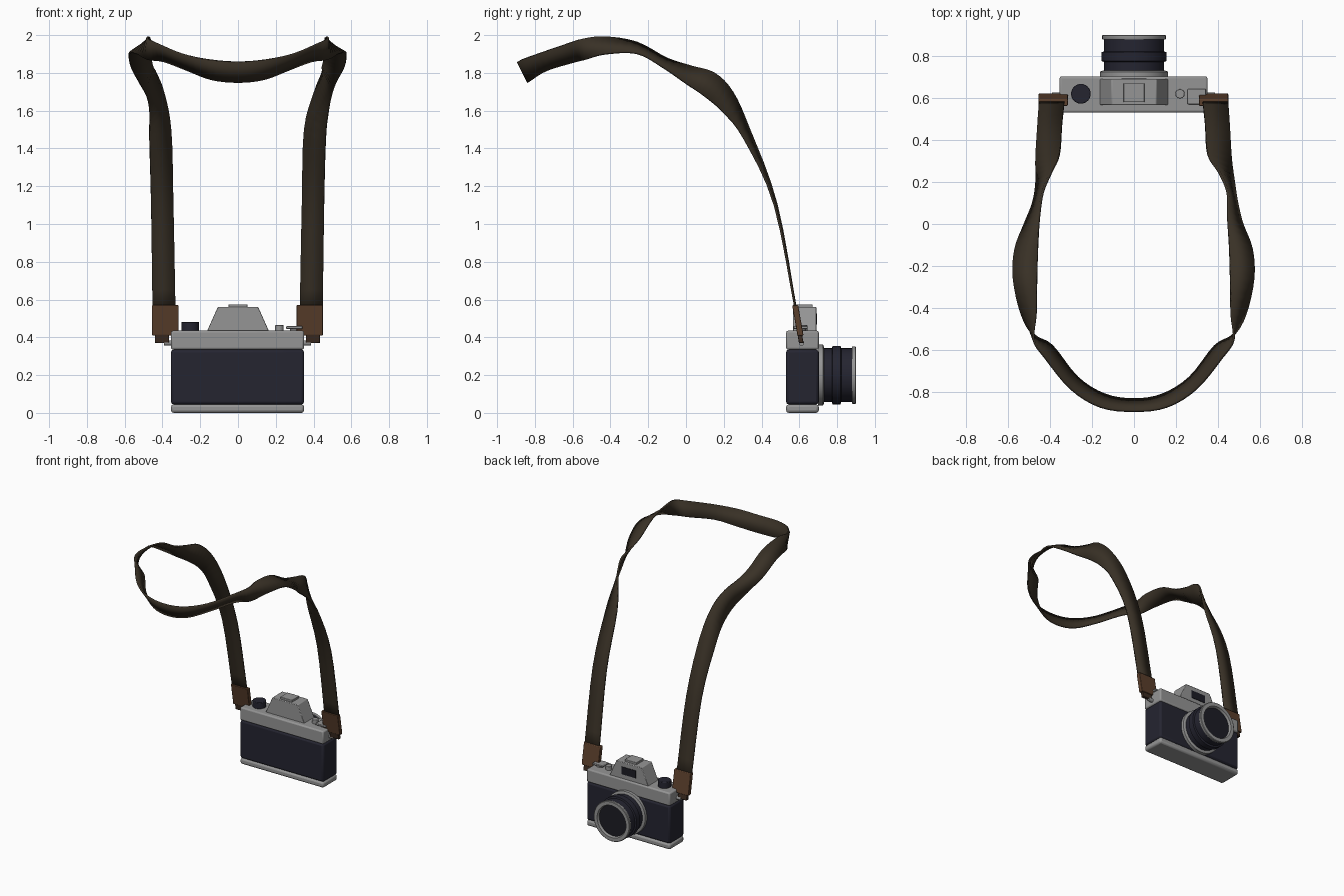
import bpy, bmesh, math
from mathutils import Vector, Matrix

cube = bpy.data.objects.get("Cube")
if cube:
    bpy.data.objects.remove(cube, do_unlink=True)


def material(name, r, g, b):
    m = bpy.data.materials.new(name)
    m.use_nodes = True
    m.diffuse_color = (r, g, b, 1)
    m.node_tree.nodes["Principled BSDF"].inputs["Base Color"].default_value = (r, g, b, 1)
    return m


SILVER = material("silver metal", .3, .3, .3)
BLACK = material("black leatherette", .018, .018, .03)
GLASS = material("dark glass", .012, .012, .018)
WEBBING = material("strap webbing", .04, .03, .019)
LEATHER = material("brown leather", .105, .05, .025)
TAB = material("dark brown leather", .045, .025, .015)


def finish(name, bm, mat, bevel=0, segments=2):
    """Turn a bmesh into an object with one material and sharp-edged smoothing."""
    bmesh.ops.recalc_face_normals(bm, faces=bm.faces)
    mesh = bpy.data.meshes.new(name)
    bm.to_mesh(mesh)
    bm.free()
    ob = bpy.data.objects.new(name, mesh)
    bpy.context.collection.objects.link(ob)
    mesh.materials.append(mat)
    if bevel:
        mod = ob.modifiers.new("Bevel", 'BEVEL')
        mod.width, mod.segments = bevel, segments
    bpy.ops.object.select_all(action='DESELECT')
    ob.select_set(True)
    bpy.context.view_layer.objects.active = ob
    bpy.ops.object.shade_smooth_by_angle(angle=math.radians(35))
    return ob


def box(name, mat, x, y, z, bevel=0, top_scale=1, shift=0):
    """Box from (min, max) ranges; the top can narrow in x or lean in y."""
    bm = bmesh.new()
    bmesh.ops.create_cube(bm, size=1)
    mid = sum(x) / 2
    for v in bm.verts:
        up = v.co.z > 0
        px, py, pz = (r[int(c > 0)] for r, c in zip((x, y, z), v.co))
        if up:
            px = mid + (px - mid) * top_scale
            py += shift
        v.co = (px, py, pz)
    return finish(name, bm, mat, bevel)


def cylinder(name, mat, center, radius, depth, axis='Z', bevel=0, sides=24):
    bm = bmesh.new()
    bmesh.ops.create_cone(bm, cap_ends=True, segments=sides, radius1=radius,
                          radius2=radius, depth=depth)
    turn = {'Z': Matrix(), 'X': Matrix.Rotation(math.pi / 2, 4, 'Y'),
            'Y': Matrix.Rotation(math.pi / 2, 4, 'X')}[axis]
    bm.transform(Matrix.Translation(center) @ turn)
    return finish(name, bm, mat, bevel)


def lathe(name, mat, profile, sides=40):
    """Spin a (radius, y) profile about the lens axis."""
    bm = bmesh.new()
    verts = [bm.verts.new((r, y, .2)) for r, y in profile]
    edges = [bm.edges.new(p) for p in zip(verts, verts[1:])]
    bmesh.ops.spin(bm, geom=verts + edges, cent=(0, 0, .2), axis=(0, 1, 0),
                   angle=math.tau, steps=sides, use_duplicate=False)
    bmesh.ops.remove_doubles(bm, verts=bm.verts, dist=.0001)
    return finish(name, bm, mat)


# Camera body
wide, deep = (-.355, .35), (.53, .703)
box("bottom_plate", SILVER, wide, deep, (0, .045), .014)
box("body", BLACK, wide, deep, (.045, .335), .014)
box("top_plate", SILVER, wide, deep, (.335, .435), .01)

# Viewfinder hump, accessory shoe and window
box("viewfinder_hump", SILVER, (-.165, .165), (.567, .69), (.43, .56), .004, .65)
box("accessory_shoe", SILVER, (-.05, .05), (.58, .67), (.555, .575), .003)
box("viewfinder_window", GLASS, (-.06, .06), (.686, .694), (.468, .525))

# Top controls
cylinder("rewind_dial", BLACK, (-.253, .62, .457), .047, .05, bevel=.004)
cylinder("shutter_button", SILVER, (.219, .62, .447), .022, .036, bevel=.003)
box("wind_lever", SILVER, (.255, .342), (.57, .643), (.445, .459), .004)
cylinder("wind_lever_pivot", SILVER, (.3, .61, .44), .025, .02)

# Lens
lathe("lens_mount", SILVER, [(0, .7), (.162, .7), (.162, .725), (.15, .73), (0, .73)])
lathe("lens_barrel", BLACK, [(.13, .725), (.143, .728), (.143, .772), (.155, .776),
                             (.155, .818), (.143, .822), (.143, .882), (.13, .884)])
lathe("lens_front_ring", SILVER, [(.12, .878), (.15, .878), (.152, .882), (.152, .897),
                                  (.148, .9), (.122, .9), (.115, .88)])
cylinder("lens_glass", GLASS, (0, .875, .2), .125, .015, 'Y', sides=40)

# Lugs, strap tabs and leather ends on both sides
for side, label in ((-1, "right"), (1, "left")):
    def span(a, b):
        return tuple(sorted((side * a - .003, side * b - .003)))
    cylinder(label + "_lug", SILVER, (side * .366 - .003, .612, .37), .014, .045, 'X')
    box(label + "_strap_tab", TAB, span(.362, .437), (.598, .622), (.37, .43), .003, 1, -.01)
    box(label + "_leather_end", LEATHER, span(.312, .452), (.59, .622), (.41, .57), .004, 1, -.028)

# Strap: outer edge, inner edge and sideways shift on the left, from camera to neck
STATIONS = [
    ((-.452, .59, .5), (-.33, .59, .5), 0),
    ((-.46, .47, 1.1), (-.342, .48, 1.1), 0),
    ((-.468, .31, 1.45), (-.355, .335, 1.5), 0),
    ((-.465, .2, 1.59), (-.395, .246, 1.7), .015),
    ((-.48, .1, 1.675), (-.435, .15, 1.8), .015),
    ((-.52, 0, 1.745), (-.452, .03, 1.835), 0),
    ((-.567, -.12, 1.83), (-.458, -.1, 1.875), 0),
    ((-.575, -.26, 1.905), (-.463, -.26, 1.96), 0),
    ((-.535, -.43, 1.9), (-.468, -.43, 1.99), 0),
    ((-.475, -.53, 1.87), (-.478, -.55, 1.98), 0),
    ((-.39, -.58, 1.86), (-.42, -.64, 1.95), 0),
    ((-.27, -.73, 1.815), (-.3, -.785, 1.9), 0),
    ((-.14, -.812, 1.765), (-.16, -.87, 1.87), 0),
    ((0, -.835, 1.75), (0, -.89, 1.858), 0),
]


def mirrored(p, shift):
    return (-p[0] + shift - .004, p[1], p[2])


rows = [(a, b) for a, b, s in STATIONS]
rows += [(mirrored(a, s), mirrored(b, s)) for a, b, s in STATIONS[-2::-1]]


def smooth_path(points, steps=4):
    """Catmull-Rom curve through the points."""
    p = [Vector(q) for q in points]
    p = [p[0] * 2 - p[1]] + p + [p[-1] * 2 - p[-2]]
    out = []
    for a, b, c, d in zip(p, p[1:], p[2:], p[3:]):
        for i in range(steps):
            t = i / steps
            out.append((b * 2 + (c - a) * t + (a * 2 - b * 5 + c * 4 - d) * t ** 2
                        + (b * 3 - a - c * 3 + d) * t ** 3) / 2)
    return out + [p[-2]]


bm = bmesh.new()
edge_a, edge_b = ([bm.verts.new(q) for q in smooth_path(e)] for e in zip(*rows))
for a, b, c, d in zip(edge_a, edge_a[1:], edge_b[1:], edge_b):
    bm.faces.new((a, b, c, d))
strap = finish("neck_strap", bm, WEBBING)
thick = strap.modifiers.new("Thickness", 'SOLIDIFY')
thick.thickness, thick.offset = .012, 0
